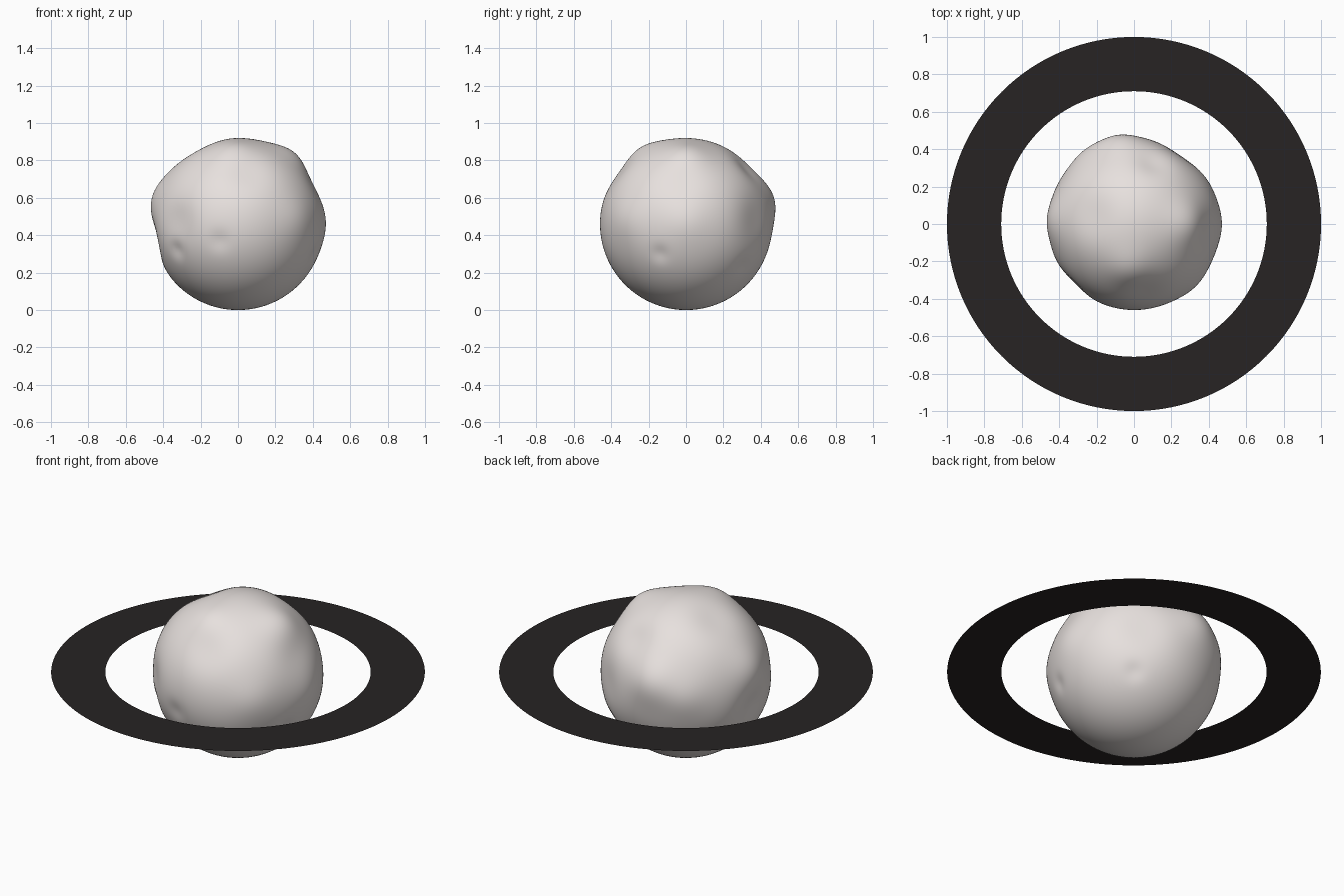
import bpy, bmesh, math
from mathutils import Vector

if "Cube" in bpy.data.objects:
    bpy.data.objects.remove(bpy.data.objects["Cube"])

R = 0.46
CENTRE = Vector((0, 0, 0.46))


def material(name, colour):
    m = bpy.data.materials.new(name)
    m.diffuse_color = (*colour, 1)
    m.use_nodes = True
    m.node_tree.nodes["Principled BSDF"].inputs["Base Color"].default_value = m.diffuse_color
    return m


def finish(bm, name, mat):
    mesh = bpy.data.meshes.new(name)
    bm.to_mesh(mesh)
    bm.free()
    for p in mesh.polygons:
        p.use_smooth = True
    mesh.materials.append(mat)
    obj = bpy.data.objects.new(name, mesh)
    obj.location = CENTRE
    bpy.context.collection.objects.link(obj)
    return obj


# Lumps and hollows: direction, height, angular width in radians
FEATURES = [
    ((0.30, 0.00, 0.38), 0.028, 0.26),     # upper right ridge
    ((-0.09, 0.46, 0.14), 0.036, 0.28),    # rear knob
    ((-0.26, 0.40, 0.06), 0.016, 0.25),
    ((-0.45, 0.02, 0.15), 0.022, 0.27),    # left knob
    ((-0.03, -0.24, 0.40), 0.018, 0.25),
    ((0.33, -0.33, 0.03), 0.010, 0.25),
    ((0.47, 0.00, 0.01), 0.010, 0.25),
    ((-0.42, 0.00, -0.08), -0.030, 0.24),  # broad hollows
    ((-0.22, 0.05, 0.40), -0.018, 0.28),
    ((0.26, 0.38, 0.02), -0.020, 0.30),
    ((-0.32, -0.32, 0.02), -0.016, 0.22),
    ((0.38, -0.04, 0.22), -0.010, 0.25),
    ((0.05, -0.36, 0.28), -0.014, 0.25),
    ((0.10, 0.33, 0.30), -0.018, 0.20),
    ((-0.33, -0.29, -0.14), -0.012, 0.10),  # small pits
    ((-0.10, -0.44, -0.09), -0.009, 0.12),
    ((0.41, -0.14, -0.16), -0.009, 0.10),
    ((0.25, 0.30, -0.22), -0.009, 0.11),
]
FEATURES = [(Vector(d).normalized(), h, w) for d, h, w in FEATURES]

# Lumpy rock body
bm = bmesh.new()
bmesh.ops.create_icosphere(bm, subdivisions=6, radius=1)
for v in bm.verts:
    d = v.co.normalized()
    r = R
    for axis, height, width in FEATURES:
        r += height * math.exp(-(d.angle(axis) / width) ** 2)
    v.co = d * r
finish(bm, "rock_body", material("pale_rock", (0.8, 0.75, 0.73)))

# Flat ring around the middle
bm = bmesh.new()
N = 128
loops = []
for radius in (0.71, 1.0):
    loops.append([bm.verts.new((radius * math.cos(2 * math.pi * i / N),
                                radius * math.sin(2 * math.pi * i / N), 0))
                  for i in range(N)])
inner, outer = loops
for i in range(N):
    j = (i + 1) % N
    bm.faces.new((inner[i], outer[i], outer[j], inner[j]))
finish(bm, "flat_ring", material("dark_ring", (0.02, 0.017, 0.017)))
